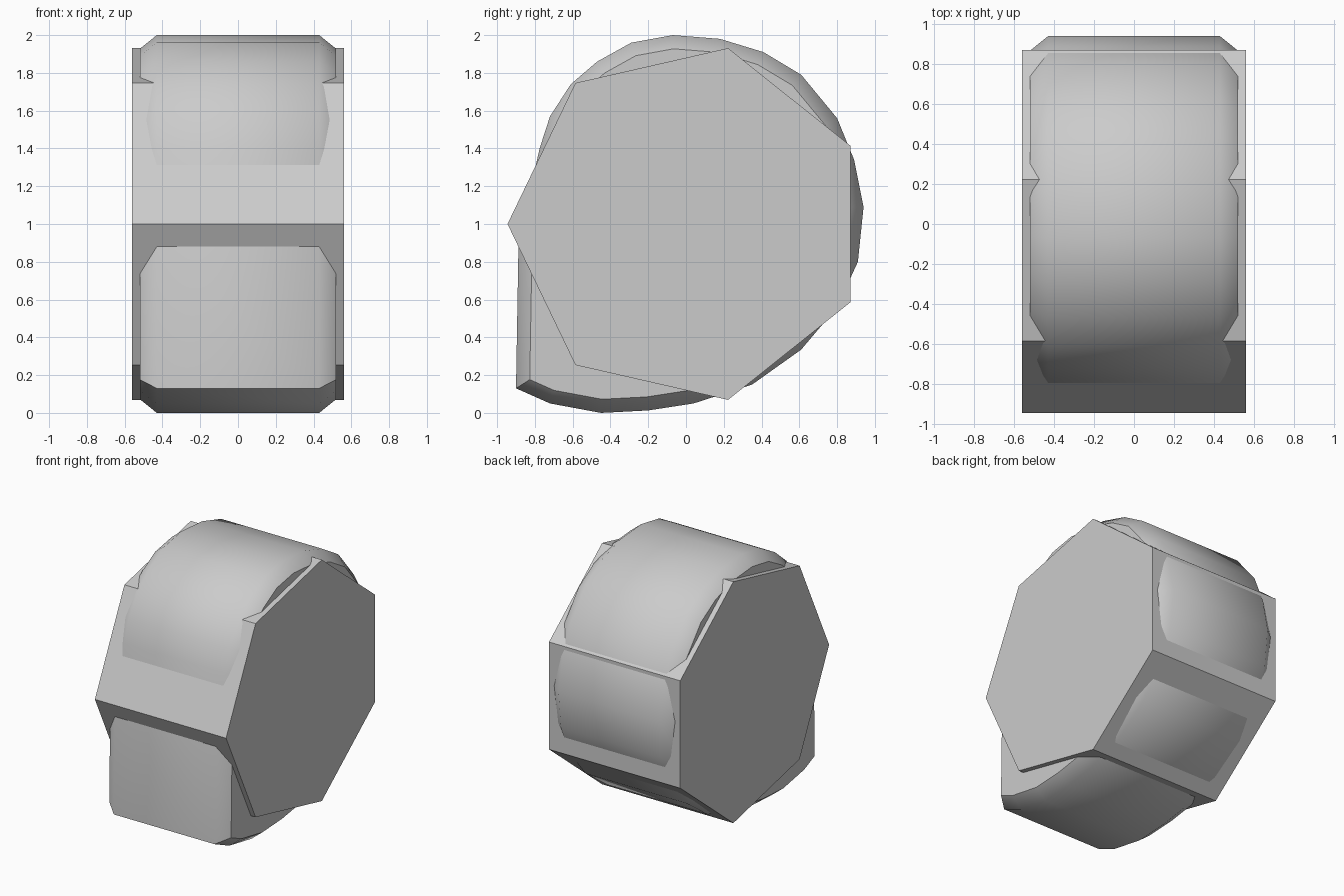
import bpy, math
from mathutils import Vector

if "Cube" in bpy.data.objects:
    bpy.data.objects.remove(bpy.data.objects["Cube"])


def loft(name, rings):
    """Closed solid from a list of (x, [(y, z), ...]) cross-sections."""
    n = len(rings[0][1])
    verts = [(x, y, z) for x, ring in rings for y, z in ring]
    faces = [list(range(n))[::-1],
             [(len(rings) - 1) * n + i for i in range(n)]]
    for r in range(len(rings) - 1):
        for i in range(n):
            j = (i + 1) % n
            faces.append((r * n + i, r * n + j, (r + 1) * n + j, (r + 1) * n + i))
    mesh = bpy.data.meshes.new(name)
    mesh.from_pydata(verts, [], faces)
    obj = bpy.data.objects.new(name, mesh)
    bpy.context.collection.objects.link(obj)
    return obj


def inset(ring, d):
    """Mitred inward offset of a counter-clockwise outline."""
    out = []
    for i, p in enumerate(ring):
        p = Vector(p)
        a = (p - Vector(ring[i - 1])).normalized()
        b = (Vector(ring[(i + 1) % len(ring)]) - p).normalized()
        na, nb = Vector((-a.y, a.x)), Vector((-b.y, b.x))
        out.append(tuple(p + (na + nb) * d / (1 + na.dot(nb))))
    return out


# Seven-sided flat drum
hept = [(0.01 - 0.955 * math.cos(math.tau * i / 7),
         1 - 0.955 * math.sin(math.tau * i / 7)) for i in range(7)]
loft("heptagon_drum", [(-0.56, hept), (0.56, hept)])

# Rounded shell with a squared front toe, chamfered at both sides
outline = [(-0.90, 0.13), (-0.72, 0.05), (-0.45, 0.0), (-0.20, 0.013),
           (0.04, 0.05), (0.35, 0.15), (0.61, 0.335), (0.80, 0.56),
           (0.91, 0.80), (0.94, 1.09), (0.89, 1.34), (0.80, 1.56),
           (0.61, 1.79), (0.41, 1.91), (0.18, 1.98), (-0.07, 2.0),
           (-0.29, 1.96), (-0.47, 1.86), (-0.61, 1.74), (-0.72, 1.57),
           (-0.775, 1.40), (-0.82, 1.20), (-0.887, 0.88)]
inner = inset(outline, 0.072)
shell = loft("rounded_shell", [(-0.52, inner), (-0.43, outline),
                               (0.43, outline), (0.52, inner)])
bpy.context.view_layer.objects.active = shell
shell.select_set(True)
bpy.ops.object.shade_smooth_by_angle(angle=math.radians(46))
